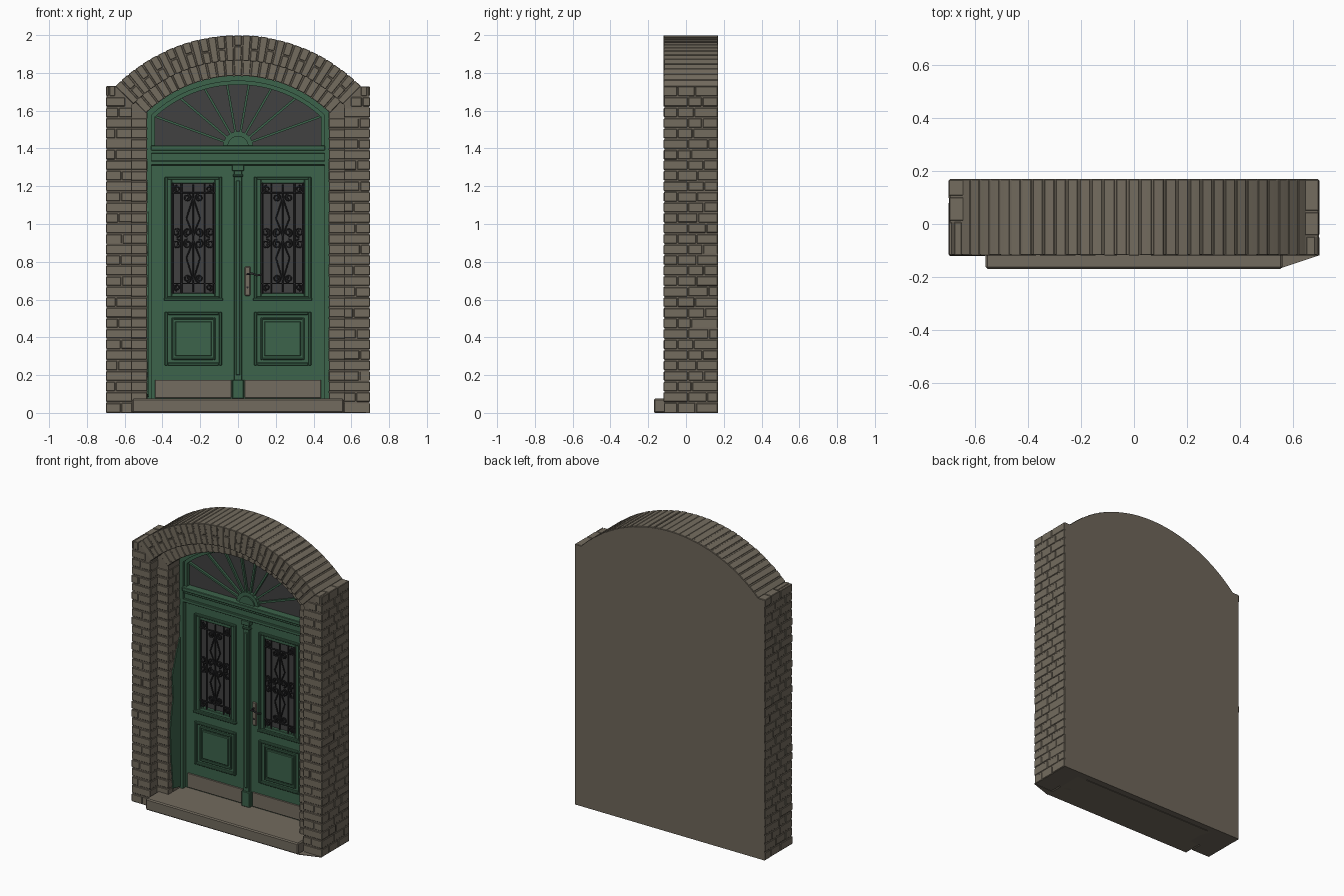
import bpy, bmesh, math, random

if "Cube" in bpy.data.objects:
    bpy.data.objects.remove(bpy.data.objects["Cube"])
random.seed(4)
ZC = 1.085  # shared centre height of every arch


def mat(name, r, g, b):
    m = bpy.data.materials.new(name)
    m.diffuse_color = (r, g, b, 1)
    m.use_nodes = True
    m.node_tree.nodes["Principled BSDF"].inputs["Base Color"].default_value = m.diffuse_color
    return m


BRICK = mat("brick", .174, .150, .114)
MORTAR = mat("mortar", .155, .133, .101)
STONE = mat("step_stone", .168, .145, .112)
GREEN = mat("green_paint", .045, .125, .070)
GLASS = mat("dark_glass", .052, .052, .053)
IRON = mat("wrought_iron", .022, .022, .024)
METAL = mat("worn_metal", .175, .150, .118)


def prism(pts, a, b, axis="y"):
    """Outline and extrusion range; outline is xz for y, xy for z, yz for x."""
    put = {"y": lambda p, d: (p[0], d, p[1]),
           "z": lambda p, d: (p[0], p[1], d),
           "x": lambda p, d: (d, p[0], p[1])}[axis]
    return [put(p, a) for p in pts], [put(p, b) for p in pts]


def box(x0, x1, y0, y1, z0, z1):
    return prism([(x0, z0), (x1, z0), (x1, z1), (x0, z1)], y0, y1)


def frame(x0, x1, z0, z1, w, y0, y1):
    return [box(x0, x0 + w, y0, y1, z0, z1), box(x1 - w, x1, y0, y1, z0, z1),
            box(x0 + w, x1 - w, y0, y1, z0, z0 + w),
            box(x0 + w, x1 - w, y0, y1, z1 - w, z1)]


def part(name, material, prisms, bevel=0):
    bm = bmesh.new()
    for front, back in prisms:
        f = [bm.verts.new(c) for c in front]
        k = [bm.verts.new(c) for c in back]
        n = len(f)
        bm.faces.new(f)
        bm.faces.new(k[::-1])
        for i in range(n):
            bm.faces.new((f[i], k[i], k[(i + 1) % n], f[(i + 1) % n]))
    bmesh.ops.recalc_face_normals(bm, faces=bm.faces[:])
    if bevel:
        bmesh.ops.bevel(bm, geom=bm.edges[:], offset=bevel, segments=1,
                        affect='EDGES', clamp_overlap=True)
    me = bpy.data.meshes.new(name)
    bm.to_mesh(me)
    bm.free()
    me.materials.append(material)
    ob = bpy.data.objects.new(name, me)
    bpy.context.collection.objects.link(ob)
    return ob


def wires(name, material, lines, r):
    cu = bpy.data.curves.new(name, 'CURVE')
    cu.dimensions = '3D'
    cu.bevel_depth = r
    cu.bevel_resolution = 1
    cu.use_fill_caps = True
    for line in lines:
        s = cu.splines.new('POLY')
        s.points.add(len(line) - 1)
        for p, c in zip(s.points, line):
            p.co = (*c, 1)
    cu.materials.append(material)
    ob = bpy.data.objects.new(name, cu)
    bpy.context.collection.objects.link(ob)


def polar(r, a):
    return (r * math.sin(a), ZC + r * math.cos(a))


def arc(half, r, n=40):
    a = math.asin(half / r)
    return [polar(r, -a + 2 * a * i / n) for i in range(n + 1)]


def arch(half, r, z0=0):
    return [(-half, z0)] + arc(half, r) + [(half, z0)]


# masonry core: back slab and two stepped arch rings
outline = ([(-.695, 0), (-.695, 1.726), (-.65, 1.726)] + arc(.648, .912)
           + [(.65, 1.726), (.695, 1.726), (.695, 0)])
part("back_slab", MORTAR, [prism(outline, .128, .17)])
part("outer_wall_core", MORTAR, [prism(outline + arch(.564, .784)[::-1], -.115, .13)])
part("inner_wall_core", MORTAR,
     [prism(arch(.58, .80) + arch(.484, .704)[::-1], -.040, .13)])

# brick courses on both jambs
G = .003
def j(s=.002):
    return random.uniform(0, s)

outer, inner = [], []
H = 1.73 / 31
for i in range(31):
    z0, z1 = i * H + (G if i else 0), (i + 1) * H - (G if i < 30 else 0)
    for s in (-1, 1):
        def add(to, x0, x1, y0, y1):
            to.append(box(s * x0, s * x1, y0, y1, z0 + j(), z1 - j()))
        odd = (i + (s > 0)) % 2
        xin = .56 + max(0, z1 - 1.628) * .89
        yd = -.045 if odd else .01
        mid = (xin + .70) / 2 + random.uniform(-.02, .02)
        cols = [(xin, .70 - j())] if odd and xin < .62 else [(xin, mid - G), (mid + G, .70 - j())]
        for x0, x1 in cols:
            add(outer, x0, x1, -.12 + j(.003), yd - G)
        cuts = [yd, yd + random.uniform(.07, .11), .168]
        for y0, y1 in zip(cuts, cuts[1:]):
            add(outer, .64, .70 - j(.003), y0 + G, y1 - (G if y1 < .16 else 0))
        if z1 < 1.605:
            yi = .0 if odd else .035
            add(inner, .48 + j(), .57, -.045 + j(), yi - G)
            add(inner, .48 + j(), .57, yi + G, .10)
part("outer_jamb_bricks", BRICK, outer, .003)
part("inner_jamb_bricks", BRICK, inner, .003)


# voussoir bricks around both arches
def ring(r0, r1, amax, n, y0, y1, split):
    out = []
    for i in range(n):
        a0, a1 = (-amax + 2 * amax * (i + k) / n for k in (0, 1))
        rm = r0 + (r1 - r0) * random.uniform(.42, .58)
        rows = [(r0, rm - G), (rm + G, r1 - j())] if split and i % 2 else [(r0, r1 - j())]
        for p, q in rows:
            g0, g1 = (G + j(.001)) / q, (G + j(.001)) / q
            out.append(prism([polar(p, a0 + g0), polar(q, a0 + g0),
                              polar(q, (a0 + a1) / 2), polar(q, a1 - g1),
                              polar(p, a1 - g1)], y0 + j(.003), y1))
    return out


part("outer_arch_bricks", BRICK, ring(.78, .9155, math.radians(45.4), 31, -.12, .168, True), .0025)
part("inner_arch_bricks", BRICK, ring(.70, .79, math.radians(44.3), 25, -.045, .10, False), .0025)

# doorstep with the flat sliver at its right end
part("doorstep", STONE, [box(-.56, .56, -.17, .13, 0, .075)], .007)
part("doorstep_sliver", STONE,
     [prism([(.55, -.168), (.70, -.118), (.55, -.118)], 0, .004, "z")])

# door frame and arched head
part("door_frame", GREEN, [prism(arch(.481, .70, .07) + arch(.457, .672, .07)[::-1], .075, .13)])
part("fanlight_frame", GREEN,
     [prism(arch(.46, .675, 1.40) + arch(.44, .652, 1.40)[::-1], .092, .13)])
part("reveal_paint", GREEN, [prism(
    [(.09, .08), (0, .1), (-.02, .3), (-.03, .5), (0, .7), (-.01, .85), (.04, 1), (.09, 1.12)],
    -.483, -.475, "x")])

# fanlight: glass, hub and radial bars
part("fanlight_glass", GLASS, [prism(arch(.455, .67, 1.40), .12, .129)])
hub = [(.08 * math.cos(t * math.pi / 16), 1.41 + .08 * math.sin(t * math.pi / 16)) for t in range(17)]
hub2 = [(x * .7, 1.41 + (z - 1.41) * .7) for x, z in hub]
part("fanlight_hub", GREEN, [prism(hub, .098, .13), prism(hub2, .09, .13)])
bars = []
for k in range(1, 9):
    c, s = math.cos(math.radians(20 * k)), math.sin(math.radians(20 * k))
    L = min(.455 / abs(c), -.325 * s + math.sqrt(.665 ** 2 - (.325 * c) ** 2))
    bars.append(prism([(d * c - w * s, 1.41 + d * s + w * c)
                       for d, w in ((.05, -.006), (L, -.006), (L, .006), (.05, .006))], .104, .13))
part("fanlight_bars", GREEN, bars)

# transom and centre post
part("transom", GREEN, [box(-.46, .46, .09, .13, 1.31, 1.41), box(-.46, .46, .068, .13, 1.39, 1.415),
                        box(-.46, .46, .080, .13, 1.372, 1.392),
                        box(-.46, .46, .078, .13, 1.312, 1.335)], .003)
part("centre_post", GREEN, [box(-.021, .021, .086, .13, .075, 1.312), box(-.011, .011, .079, .13, .2, 1.23),
                            box(-.03, .03, .078, .13, .075, .175),
                            box(-.027, .027, .079, .13, 1.25, 1.262),
                            box(-.031, .031, .074, .13, 1.28, 1.312)], .003)


# wrought-iron scroll: spiral that ends on its own rim
def scroll(cx, cz, r, start, turn, y=.100):
    pts = []
    for i in range(17):
        t = i / 16
        a = start + turn * 1.5 * math.tau * t
        q = r * (1 - .75 * t)
        pts.append((cx + q * math.cos(a), y, cz + q * math.sin(a)))
    return pts


# the two leaves, mirrored
for s, side in ((-1, "left"), (1, "right")):
    def flip(prisms):
        return [tuple([(s * x, y, z) for x, y, z in loop] for loop in p) for p in prisms]
    part(side + "_leaf", GREEN, flip([
        box(.015, .12, .106, .13, .075, 1.315), box(.354, .46, .106, .13, .075, 1.315),
        box(.12, .354, .106, .13, 1.215, 1.315), box(.12, .354, .106, .13, .075, .635)]))
    part(side + "_window_moulding", GREEN, flip(
        frame(.085, .388, .60, 1.25, .014, .092, .11)
        + frame(.097, .376, .612, 1.238, .024, .099, .125)
        + [box(.08, .393, .086, .11, .594, .608)]), .003)
    part(side + "_lower_panel", GREEN, flip(
        frame(.085, .388, .25, .535, .016, .092, .11)
        + frame(.12, .353, .28, .505, .010, .096, .11)
        + [box(.14, .333, .096, .11, .30, .485)]), .004)
    part(side + "_window_glass", GLASS, flip([box(.11, .36, .12, .128, .62, 1.22)]))
    part(side + "_kick_plate", METAL, flip([box(.035, .44, .098, .107, .08, .175)]), .002)

    # grille: frame bars, lance shapes and scrolls
    cx, y = s * .237, .100
    def line(*uz):
        return [(cx + u, y, z) for u, z in uz]
    g = [line((0, .64), (0, 1.21)), line((-.115, 1.165), (.115, 1.165)),
         line((-.115, .685), (.115, .685))]
    for m in (-1, 1):
        g += [line((m * .062, .63), (m * .062, 1.22)),
              line((m * .105, .63), (m * .105, 1.22)),
              line((0, .70), (m * .036, .82), (m * .012, .88), (0, .915)),
              line((0, 1.14), (m * .036, 1.03), (m * .012, .97), (0, .935))]
        for v in (-1, 1):
            g += [scroll(cx + m * .088, .925 + v * .030, .026, -v * math.pi / 2, -m * v),
                  scroll(cx + m * .030, .925 + v * .030, .024, -v * math.pi / 2, m * v),
                  scroll(cx + m * .032, .925 + v * .215, .022, v * math.pi / 2, m * v),
                  scroll(cx + m * .085, .925 + v * .262, .018, v * math.pi / 2, -m * v)]
    wires(side + "_window_grille", IRON, g, .0042)

# handle on the right leaf
part("handle_plate", METAL, [box(.035, .066, .096, .108, .62, .775)], .005)
wires("handle_lever", IRON, [[(.05, .10, .735), (.05, .065, .735), (.075, .06, .738),
                              (.10, .062, .728), (.125, .066, .732)]], .006)
wires("keyhole", IRON, [[(.05, .10, .665), (.05, .093, .665)]], .006)
